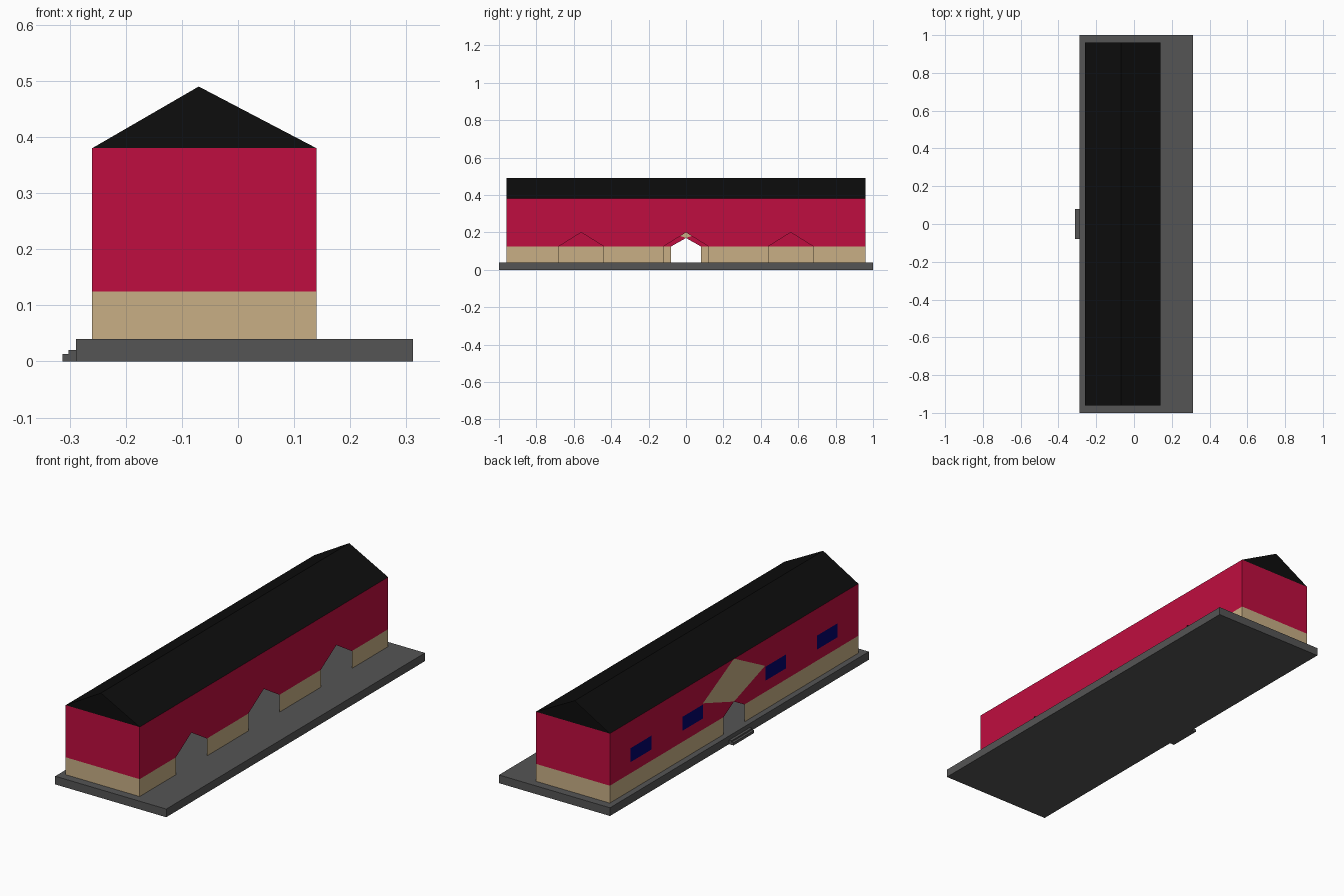
import bpy, bmesh
from mathutils import Vector

if "Cube" in bpy.data.objects:
    bpy.data.objects.remove(bpy.data.objects["Cube"])


def material(name, rgb):
    m = bpy.data.materials.new(name)
    m.diffuse_color = (*rgb, 1)
    m.use_nodes = True
    m.node_tree.nodes["Principled BSDF"].inputs["Base Color"].default_value = m.diffuse_color
    return m


RED = material("red_wall", (0.52, 0.004, 0.05))
TAN = material("tan_stone", (0.58, 0.43, 0.235))
BLACK = material("black_roof", (0.004, 0.004, 0.004))
GREY = material("dark_grey", (0.09, 0.09, 0.09))
BLUE = material("blue_glass", (0.001, 0.001, 0.15))

X0, X1, Y = -0.26, 0.14, 0.96             # wall planes
FLOOR, BAND, EAVE = 0.04, 0.125, 0.38     # heights
RIDGE = (-0.07, 0.49)
CENTRE = Vector((-0.06, 0, 0.25))


def shell(name, mat, polys):
    """Thin faces, all turned to point away from the building centre."""
    bm = bmesh.new()
    for poly in polys:
        f = bm.faces.new([bm.verts.new(p) for p in poly])
        f.normal_update()
        if f.normal.dot(f.calc_center_median() - CENTRE) < 0:
            f.normal_flip()
    bmesh.ops.remove_doubles(bm, verts=bm.verts, dist=1e-5)
    me = bpy.data.meshes.new(name)
    bm.to_mesh(me)
    bm.free()
    me.materials.append(mat)
    ob = bpy.data.objects.new(name, me)
    bpy.context.collection.objects.link(ob)


def box(name, mat, lo, hi):
    lo, hi = Vector(lo), Vector(hi)
    bpy.ops.mesh.primitive_cube_add(size=1, location=(lo + hi) / 2)
    ob = bpy.context.object
    ob.name = name
    ob.scale = hi - lo
    ob.data.materials.append(mat)


def on_x(x, yz):
    return [(x, y, z) for y, z in yz]


def rect(a, b, lo, hi):
    return [(a, lo), (b, lo), (b, hi), (a, hi)]


def mirrored(yz):
    return [yz, [(-y, z) for y, z in yz]]


# platform and entrance steps
box("platform", GREY, (-0.289, -1, 0), (0.312, 1, FLOOR))
box("upper_step", GREY, (-0.302, -0.08, 0), (-0.289, 0.08, 0.02))
box("lower_step", GREY, (-0.313, -0.08, 0), (-0.302, 0.08, 0.013))

# end walls
for name, y in (("front", -Y), ("back", Y)):
    for part, mat, lo, hi in (("base", TAN, FLOOR, BAND), ("wall", RED, BAND, EAVE)):
        shell(f"{name}_{part}", mat, [[(x, y, z) for x, z in rect(X0, X1, lo, hi)]])

# platform side with three pointed openings
zigzag = [(-Y, BAND)]
for c in (-0.56, 0, 0.56):
    zigzag += [(c - 0.12, BAND), (c, 0.2), (c + 0.12, BAND)]
zigzag += [(Y, BAND), (Y, EAVE), (-Y, EAVE)]
shell("right_wall", RED, [on_x(X1, zigzag)])
piers = mirrored(rect(0.68, Y, FLOOR, BAND)) + mirrored(rect(0.12, 0.44, FLOOR, BAND))
shell("right_base", TAN, [on_x(X1, p) for p in piers])

# entrance side with pointed doorway and tan diamond above it
half = [(Y, BAND), (Y, EAVE), (0, EAVE), (0.24, 0.253), (0, 0.17), (0.08, BAND)]
shell("left_wall", RED, [on_x(X0, p) for p in mirrored(half)])
shell("left_base", TAN, [on_x(X0, p) for p in mirrored(rect(0.08, Y, FLOOR, BAND))])
shell("entrance_diamond", TAN,
      [on_x(X0, [(0, 0.17), (0.24, 0.253), (0, EAVE), (-0.24, 0.253)])])
panes = mirrored(rect(0.24, 0.40, 0.18, 0.248)) + mirrored(rect(0.64, 0.80, 0.18, 0.248))
shell("windows", BLUE, [on_x(X0 - 0.001, p) for p in panes])

# roof slopes and gables
rx, rz = RIDGE
slopes = [[(x, -Y, EAVE), (x, Y, EAVE), (rx, Y, rz), (rx, -Y, rz)] for x in (X0, X1)]
gables = [[(X0, y, EAVE), (X1, y, EAVE), (rx, y, rz)] for y in (-Y, Y)]
shell("roof", BLACK, slopes + gables)
